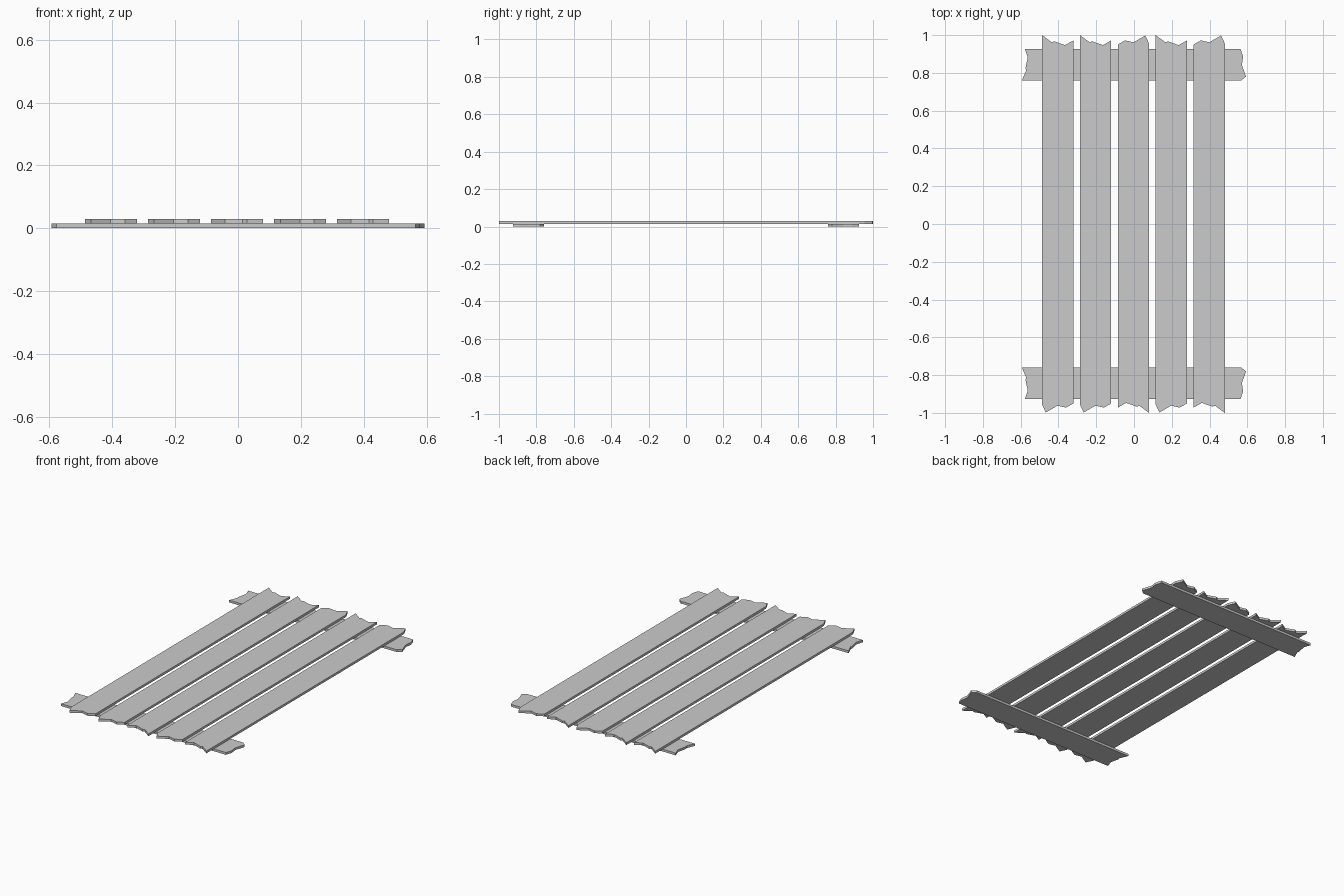
import bpy, bmesh

if "Cube" in bpy.data.objects:
    bpy.data.objects.remove(bpy.data.objects["Cube"])

WIDTH = 0.166
THICK = 0.0143
# Splintered board outline: (across the width, along the length)
OUTLINE = [(0, -0.955), (0.02, -0.998), (0.082, -0.962), (0.127, -0.972), (0.166, -0.95),
           (0.166, 0.972), (0.122, 0.947), (0.065, 0.967), (0.052, 0.962), (0, 1.0)]


def board(name, place, z):
    """Extrude the outline upward after mapping each point with place(u, v)."""
    bm = bmesh.new()
    face = bm.faces.new([bm.verts.new((*place(u - WIDTH / 2, v), z)) for u, v in OUTLINE])
    ext = bmesh.ops.extrude_face_region(bm, geom=[face], use_keep_orig=True)
    top = [g for g in ext["geom"] if isinstance(g, bmesh.types.BMVert)]
    bmesh.ops.translate(bm, verts=top, vec=(0, 0, THICK))
    bmesh.ops.recalc_face_normals(bm, faces=bm.faces)
    mesh = bpy.data.meshes.new(name)
    bm.to_mesh(mesh)
    bm.free()
    obj = bpy.data.objects.new(name, mesh)
    bpy.context.collection.objects.link(obj)
    return obj


# Five long planks, the third and fifth turned end for end
for i, turn in enumerate((1, 1, -1, 1, -1)):
    cx = -0.003 + (i - 2) * 0.2005
    board(f"plank_{i + 1}", lambda u, v: (cx + turn * u, turn * v), 0.0148)

# Two cross battens underneath, mirrored front to back
for side, name in ((1, "back_batten"), (-1, "front_batten")):
    board(name, lambda u, v: (-0.594 * v, side * (0.843 + u)), 0)
